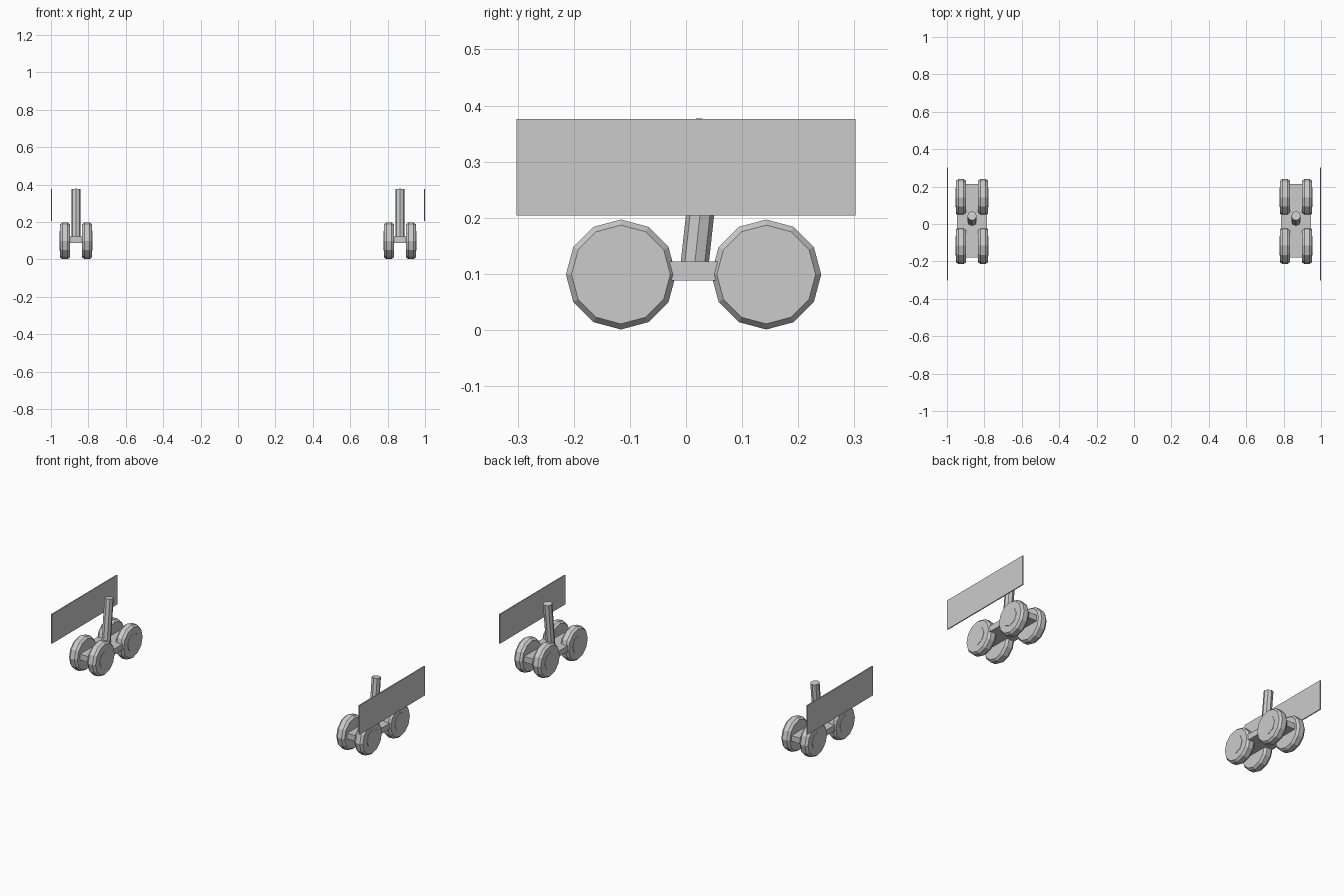
import bpy, bmesh, math
from mathutils import Vector

if "Cube" in bpy.data.objects:
    bpy.data.objects.remove(bpy.data.objects["Cube"])

grey = bpy.data.materials.new("light_grey")
grey.diffuse_color = (0.6, 0.6, 0.6, 1)
grey.use_nodes = True
grey.node_tree.nodes["Principled BSDF"].inputs["Base Color"].default_value = grey.diffuse_color


def finish(name, bm):
    bmesh.ops.recalc_face_normals(bm, faces=bm.faces)
    me = bpy.data.meshes.new(name)
    bm.to_mesh(me)
    bm.free()
    me.materials.append(grey)
    ob = bpy.data.objects.new(name, me)
    bpy.context.collection.objects.link(ob)
    return ob


def box(name, lo, hi):
    bm = bmesh.new()
    bmesh.ops.create_cube(bm, size=1)
    for v in bm.verts:
        v.co = Vector([(a + b) / 2 + c * (b - a) for a, b, c in zip(lo, hi, v.co)])
    return finish(name, bm)


def lathe_x(name, centre, profile, sides):
    """Capped rings along x; profile holds (x offset, radius) pairs."""
    bm = bmesh.new()
    rings = []
    for dx, r in profile:
        rings.append([bm.verts.new(Vector(centre) + Vector(
            (dx, r * math.cos(math.tau * i / sides), r * math.sin(math.tau * i / sides))))
            for i in range(sides)])
    for a, b in zip(rings, rings[1:]):
        for i in range(sides):
            j = (i + 1) % sides
            bm.faces.new((a[i], a[j], b[j], b[i]))
    bm.faces.new(rings[0])
    bm.faces.new(rings[-1])
    return finish(name, bm)


def strut(name, p, q, radius, sides):
    p, q = Vector(p), Vector(q)
    d = q - p
    bm = bmesh.new()
    bmesh.ops.create_cone(bm, cap_ends=True, segments=sides,
                          radius1=radius, radius2=radius, depth=d.length)
    tilt = Vector((0, 0, 1)).rotation_difference(d).to_matrix()
    for v in bm.verts:
        v.co = tilt @ v.co + (p + q) / 2
    return finish(name, bm)


AXLE_Z = 0.099
TYRE = [(-0.027, 0.088), (-0.014, 0.098), (0.014, 0.098), (0.027, 0.088)]

for side, label in ((-1, "left"), (1, "right")):
    gx = side * 0.866
    # bogie beam and leaning leg
    box(label + "_bogie_beam", (gx - 0.08, -0.18, 0.088), (gx + 0.08, 0.215, 0.122))
    strut(label + "_strut", (gx, 0.0135, 0.10), (gx, 0.0435, 0.375), 0.025, 8)
    # four wheels with hub discs
    for wy, row in ((-0.116, "front"), (0.143, "rear")):
        for s, pos in ((-1, "a"), (1, "b")):
            name = f"{label}_{row}_wheel_{pos}"
            c = (gx + s * 0.059, wy, AXLE_Z)
            lathe_x(name, c, TYRE, 12)
            lathe_x(name + "_hub", c, [(s * 0.02, 0.052), (s * 0.029, 0.052)], 8)
    # outer door plate
    xs = sorted((side * 0.994, side * 1.0))
    box(label + "_door", (xs[0], -0.302, 0.204), (xs[1], 0.302, 0.376))
